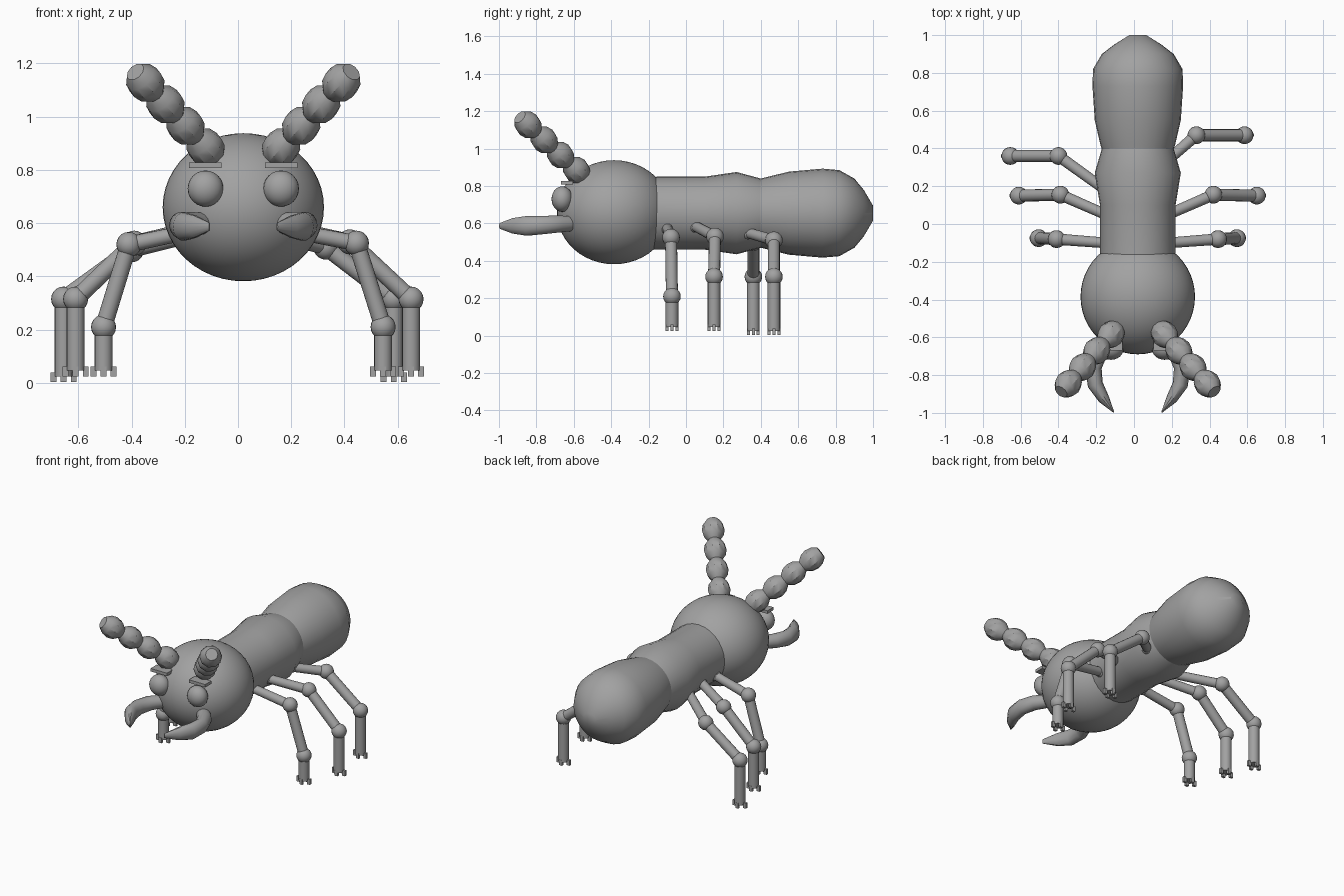
import bpy, bmesh, math
from mathutils import Vector, Matrix

cube = bpy.data.objects.get("Cube")
if cube:
    bpy.data.objects.remove(cube, do_unlink=True)

grey = bpy.data.materials.new("plain grey")
grey.use_nodes = True
colour = (0.36, 0.36, 0.36, 1)
grey.diffuse_color = colour
grey.node_tree.nodes["Principled BSDF"].inputs["Base Color"].default_value = colour

MID = 0.02  # centre line of the body


def finish(name, bm):
    bmesh.ops.recalc_face_normals(bm, faces=bm.faces)
    mesh = bpy.data.meshes.new(name)
    bm.to_mesh(mesh)
    bm.free()
    mesh.materials.append(grey)
    mesh.shade_smooth()
    mesh.set_sharp_from_angle(angle=math.radians(32))
    obj = bpy.data.objects.new(name, mesh)
    bpy.context.collection.objects.link(obj)
    return obj


def add_loft(bm, path, radii, sides=16):
    """Skin elliptical rings (side radius, up radius) along a path."""
    pts = [Vector(p) for p in path]
    rings = []
    for i, p in enumerate(pts):
        along = (pts[min(i + 1, len(pts) - 1)] - pts[max(i - 1, 0)]).normalized()
        ref = Vector((0, 1, 0)) if abs(along.z) > 0.9 else Vector((0, 0, 1))
        side = along.cross(ref).normalized()
        up = side.cross(along)
        r = radii[i]
        rs, ru = r if isinstance(r, tuple) else (r, r)
        angles = [2 * math.pi * k / sides for k in range(sides)]
        rings.append([bm.verts.new(p + side * rs * math.cos(a) + up * ru * math.sin(a))
                      for a in angles])
    for a, b in zip(rings, rings[1:]):
        for k in range(sides):
            n = (k + 1) % sides
            bm.faces.new((a[k], a[n], b[n], b[k]))
    bm.faces.new(rings[0])
    bm.faces.new(rings[-1])


def add_ball(bm, centre, size, segs=20):
    m = Matrix.Translation(centre) @ Matrix.Diagonal((*size, 1))
    bmesh.ops.create_uvsphere(bm, u_segments=segs, v_segments=segs // 2, radius=1, matrix=m)


def add_box(bm, centre, size):
    m = Matrix.Translation(centre) @ Matrix.Diagonal((*size, 1))
    bmesh.ops.create_cube(bm, size=1, matrix=m)


# Head
bm = bmesh.new()
add_ball(bm, (MID, -0.385, 0.66), (0.303, 0.305, 0.278), 48)
finish("head", bm)

# Thorax and abdomen: y, half width, half height
thorax = [(-0.25, 0.19, 0.19), (-0.15, 0.2, 0.195), (0.1, 0.2, 0.195),
          (0.27, 0.228, 0.22), (0.4, 0.19, 0.185)]
abdomen = [(0.38, 0.185, 0.18), (0.42, 0.198, 0.19), (0.55, 0.228, 0.222),
           (0.73, 0.24, 0.238), (0.82, 0.237, 0.23), (0.9, 0.19, 0.185),
           (0.95, 0.125, 0.125), (1.0, 0.045, 0.04)]
for name, rows in (("thorax", thorax), ("abdomen", abdomen)):
    bm = bmesh.new()
    add_loft(bm, [(MID, y, 0.655) for y, w, h in rows], [(w, h) for y, w, h in rows], 28)
    finish(name, bm)

# Face parts, repeated on both sides
for label, s in (("right", -1), ("left", 1)):
    def at(x, y, z):
        return (MID + s * x, y, z)

    bm = bmesh.new()
    add_ball(bm, at(0.142, -0.662, 0.73), (0.067, 0.057, 0.068), 24)
    finish(label + "_eye", bm)

    bm = bmesh.new()
    add_box(bm, at(0.143, -0.637, 0.818), (0.122, 0.065, 0.02))
    finish(label + "_brow", bm)

    # Antenna of four beads
    first, last = Vector(at(0.142, -0.585, 0.885)), Vector(at(0.368, -0.845, 1.128))
    step = (last - first) / 3
    profile = [(-0.5, 0.038), (-0.27, 0.062), (0, 0.07), (0.27, 0.062)]
    path, radii = [], []
    for i in range(4):
        for t, r in profile:
            path.append(first + step * (i + t))
            radii.append(r)
    path.append(last + step * 0.5)
    radii.append(0.038)
    bm = bmesh.new()
    add_loft(bm, path, radii, 10)
    finish(label + "_antenna", bm)

    # Curved mandible
    path = [at(0.14, -0.6, 0.6), at(0.205, -0.68, 0.597), at(0.235, -0.76, 0.592),
            at(0.225, -0.85, 0.587), at(0.18, -0.925, 0.587), at(0.127, -0.997, 0.587)]
    radii = [(0.042, 0.04), (0.046, 0.046), (0.044, 0.05),
             (0.041, 0.054), (0.03, 0.042), (0.003, 0.015)]
    bm = bmesh.new()
    add_loft(bm, path, radii, 14)
    finish(label + "_mandible", bm)

# Legs: root, knee, ankle, height of the foot
legs = {
    "right_front_leg": ((-0.15, -0.1, 0.575), (-0.41, -0.08, 0.52), (-0.505, -0.075, 0.21), 0.025),
    "right_middle_leg": ((-0.15, 0.05, 0.585), (-0.39, 0.155, 0.525), (-0.61, 0.15, 0.315), 0.025),
    "right_back_leg": ((-0.15, 0.18, 0.56), (-0.4, 0.36, 0.5), (-0.655, 0.36, 0.315), 0.003),
    "left_front_leg": ((0.18, -0.1, 0.575), (0.445, -0.08, 0.525), (0.545, -0.075, 0.21), 0.025),
    "left_middle_leg": ((0.18, 0.05, 0.585), (0.42, 0.155, 0.53), (0.65, 0.15, 0.315), 0.025),
    "left_back_leg": ((0.17, 0.33, 0.55), (0.33, 0.47, 0.51), (0.585, 0.47, 0.315), 0.003),
}
for name, (root, knee, ankle, floor) in legs.items():
    bm = bmesh.new()
    x, y, z = ankle
    add_loft(bm, [root, knee], [0.028, 0.03])
    add_loft(bm, [knee, ankle], [0.032, 0.032])
    add_loft(bm, [ankle, (x, y, floor + 0.022)], [0.034, 0.034])
    for joint in (knee, ankle):
        add_ball(bm, joint, (0.047, 0.047, 0.047))
    add_ball(bm, root, (0.035, 0.035, 0.035))
    # Small claws around the foot
    for dx, dy in ((-0.038, 0), (0.038, 0), (0, -0.026), (0, 0.026)):
        add_box(bm, (x + dx, y + dy, floor + 0.018), (0.022, 0.016, 0.036))
    finish(name, bm)
